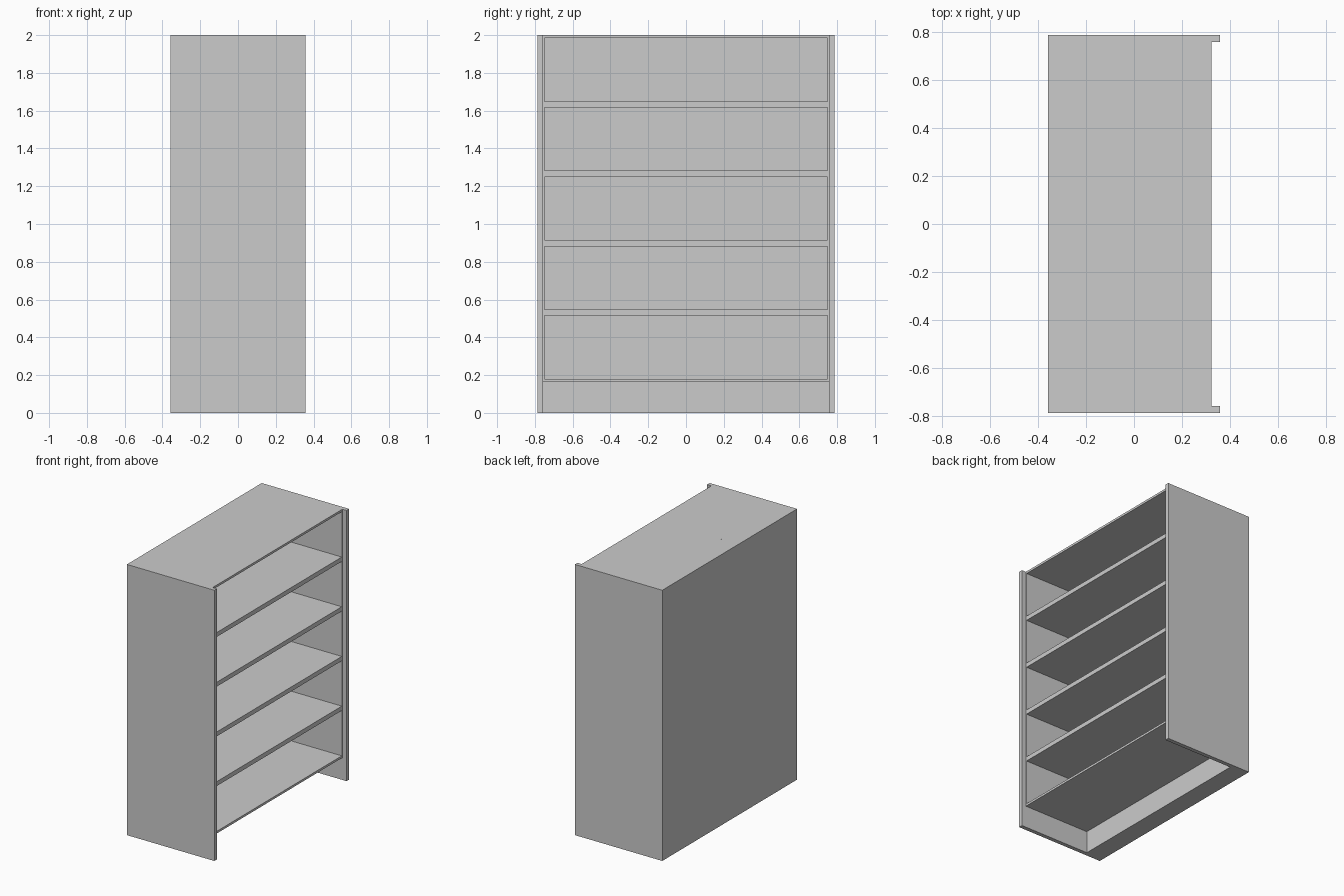
import bpy, bmesh

if "Cube" in bpy.data.objects:
    bpy.data.objects.remove(bpy.data.objects["Cube"])

HX, HY, H = 0.357, 0.787, 2.0      # half depth, half width, height
FRONT, BACK = 0.323, -0.217        # shelf front edge, inner face of the back
PANEL, OPEN = 0.757, 0.75          # inner face of side panels, half opening width
BASE, RAIL, ROWS = 0.164, 0.0165, 5


def box(name, x0, x1, y0, y1, z0, z1):
    bm = bmesh.new()
    bmesh.ops.create_cube(bm, size=1)
    for v in bm.verts:
        v.co = ((x0, x1)[v.co.x > 0], (y0, y1)[v.co.y > 0], (z0, z1)[v.co.z > 0])
    me = bpy.data.meshes.new(name)
    bm.to_mesh(me)
    bm.free()
    ob = bpy.data.objects.new(name, me)
    bpy.context.collection.objects.link(ob)
    return ob


def mirror_y(ob):
    ob.modifiers.new("Mirror", 'MIRROR').use_axis = (False, True, False)


# Side panels run to the floor and stand proud of the shelves
mirror_y(box("side_panels", -HX, HX, PANEL, HY, 0, H))

# Thin stiles inside the side panels
mirror_y(box("inner_stiles", BACK, FRONT, OPEN, PANEL, BASE, H))

# Thick back, full height
box("back_panel", -HX, BACK, -PANEL, PANEL, 0, H)

# Bottom, shelves and top; the end boards are half as thick
pitch = (H - BASE) / ROWS
for i in range(ROWS + 1):
    z = BASE + i * pitch
    name = "bottom_board" if i == 0 else "top_board" if i == ROWS else f"shelf_{i}"
    box(name, BACK, FRONT, -OPEN, OPEN, max(z - RAIL, BASE), min(z + RAIL, H))
